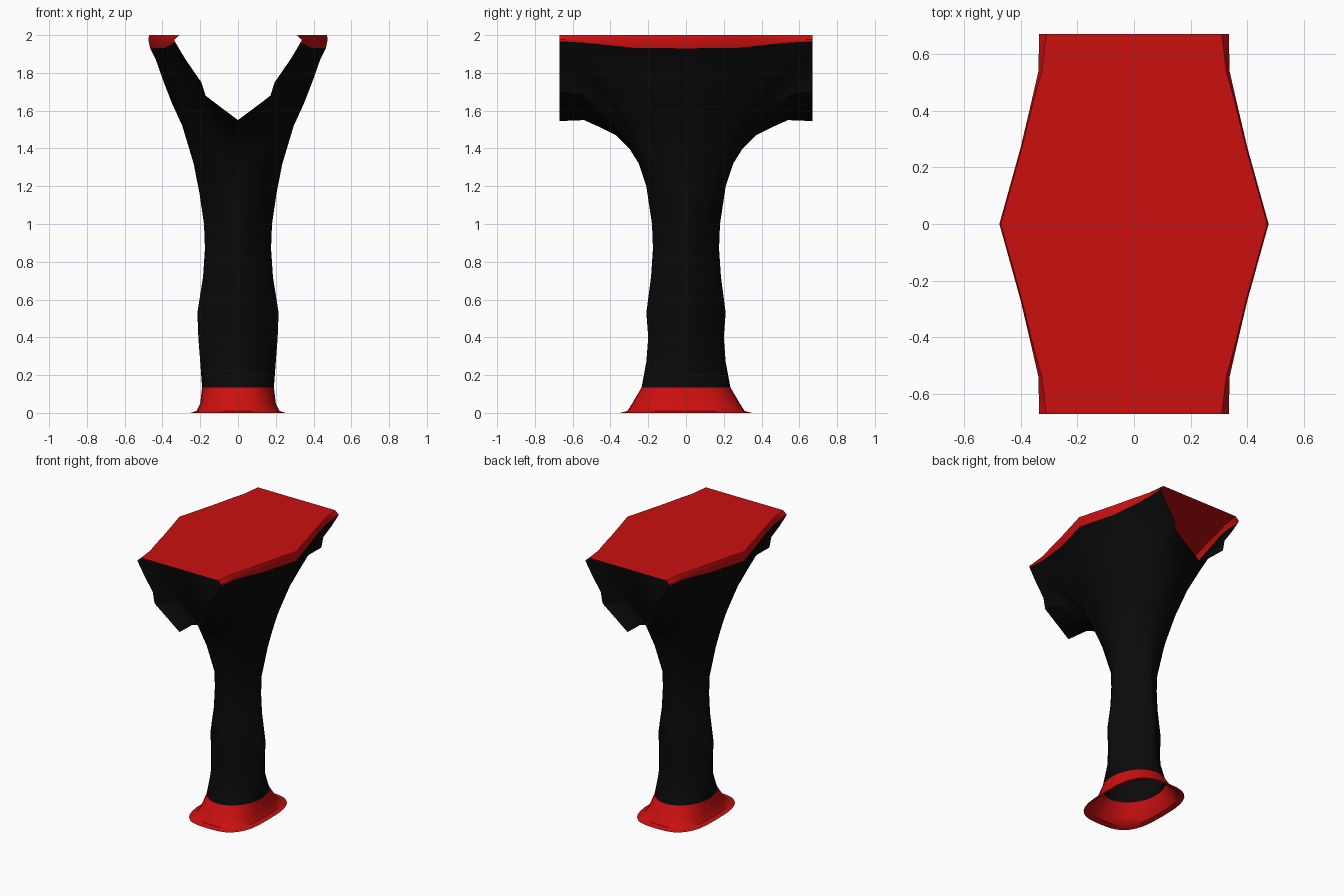
import bpy
import math
from mathutils import Vector

cube = bpy.data.objects.get("Cube")
if cube:
    bpy.data.objects.remove(cube, do_unlink=True)


def material(name, color):
    mat = bpy.data.materials.new(name)
    mat.use_nodes = True
    mat.diffuse_color = color
    mat.node_tree.nodes["Principled BSDF"].inputs["Base Color"].default_value = color
    return mat


red = material("red", (0.6, 0.005, 0.005, 1))
black = material("black", (0.003, 0.003, 0.003, 1))
COLS = 8  # columns in each quarter


def quarter_ring(a, b, z, n):
    """Quarter superellipse from +x to +y; n sets how square it is."""
    ring = []
    for i in range(COLS + 1):
        t = math.pi / 2 * i / COLS
        c, s = max(0, math.cos(t)), max(0, math.sin(t))
        c = 0 if i == COLS else c
        ring.append(Vector((a * c ** (2 / n), b * s ** (2 / n), z)))
    return ring


def coons(bottom, top, left, right):
    """Rows of a smooth patch spanning four boundary curves."""
    rows, m, n = [], len(left) - 1, len(bottom) - 1
    for j in range(m + 1):
        v, row = j / m, []
        for i in range(n + 1):
            u = i / n
            edges = (bottom[i] * (1 - v) + top[i] * v
                     + left[j] * (1 - u) + right[j] * u)
            corners = ((bottom[0] * (1 - u) + bottom[n] * u) * (1 - v)
                       + (top[0] * (1 - u) + top[n] * u) * v)
            row.append(edges - corners)
        rows.append(row)
    return rows


def quarter_shell(name, rows, mat):
    """Skin rows of points, then mirror the quarter across x and y."""
    w = len(rows[0])
    verts = [p for row in rows for p in row]
    faces = [(j * w + i, j * w + i + 1, (j + 1) * w + i + 1, (j + 1) * w + i)
             for j in range(len(rows) - 1) for i in range(w - 1)]
    mesh = bpy.data.meshes.new(name)
    mesh.from_pydata(verts, [], faces)
    mesh.materials.append(mat)
    obj = bpy.data.objects.new(name, mesh)
    bpy.context.collection.objects.link(obj)
    mirror = obj.modifiers.new("mirror", 'MIRROR')
    mirror.use_axis = (True, True, False)
    mirror.use_clip = True
    bpy.ops.object.select_all(action='DESELECT')
    obj.select_set(True)
    bpy.context.view_layer.objects.active = obj
    bpy.ops.object.shade_smooth_by_angle(angle=math.radians(40))
    return obj


# Flared base: half width, half depth, height, squareness
flare = [(0.25, 0.35, 0, 3), (0.22, 0.31, 0.01, 2.8),
         (0.2, 0.285, 0.05, 2.5), (0.19, 0.235, 0.135, 2)]
quarter_shell("base_flange", [quarter_ring(*r) for r in flare], red)

# Slim grip, from the base to the neck
grip = [flare[-1], (0.2, 0.21, 0.27, 1.4), (0.21, 0.2, 0.4, 1.25),
        (0.215, 0.21, 0.53, 1.25), (0.185, 0.185, 0.72, 1.3),
        (0.175, 0.175, 0.87, 1.35), (0.18, 0.18, 1.0, 1.35)]
grip_rows = [quarter_ring(*r) for r in grip]

# Cap edge stations, shared by the head's upper rim
band_bottom = [Vector(p) for p in [(0.465, 0, 1.93), (0.39, 0.27, 1.932),
               (0.352, 0.44, 1.95), (0.335, 0.54, 1.96), (0.335, 0.67, 1.967)]]
band_middle = [Vector((x, p.y, 1.978)) for x, p in
               zip((0.475, 0.4, 0.36, 0.337, 0.335), band_bottom)]
cap_edge = [Vector((x, p.y, 2)) for x, p in
            zip((0.47, 0.395, 0.353, 0.325, 0.31), band_bottom)]

# Head: flares from the neck to the cap edge and the open ends
end_profile = [Vector((x, 0.67, z)) for x, z in
               [(0.28, 1.875), (0.215, 1.78), (0.2, 1.7), (0, 1.545)]]
side = [Vector((x, 0, z)) for x, z in
        [(0.18, 1.0), (0.205, 1.17), (0.235, 1.32), (0.295, 1.52),
         (0.35, 1.64), (0.4, 1.77), (0.435, 1.87), (0.465, 1.93)]]
underside = [Vector((0, y, z)) for y, z in
             [(0.18, 1.0), (0.21, 1.2), (0.25, 1.32), (0.3, 1.4),
              (0.37, 1.47), (0.45, 1.51), (0.54, 1.55), (0.67, 1.545)]]
head_rows = coons(grip_rows[-1], band_bottom + end_profile, side, underside)
quarter_shell("grip_and_head", grip_rows + head_rows[1:], black)

# Flat cap with a rounded side band
centre_line = [Vector((0, p.y, 2)) for p in cap_edge]
quarter_shell("top_cap", [band_bottom, band_middle, cap_edge, centre_line], red)
